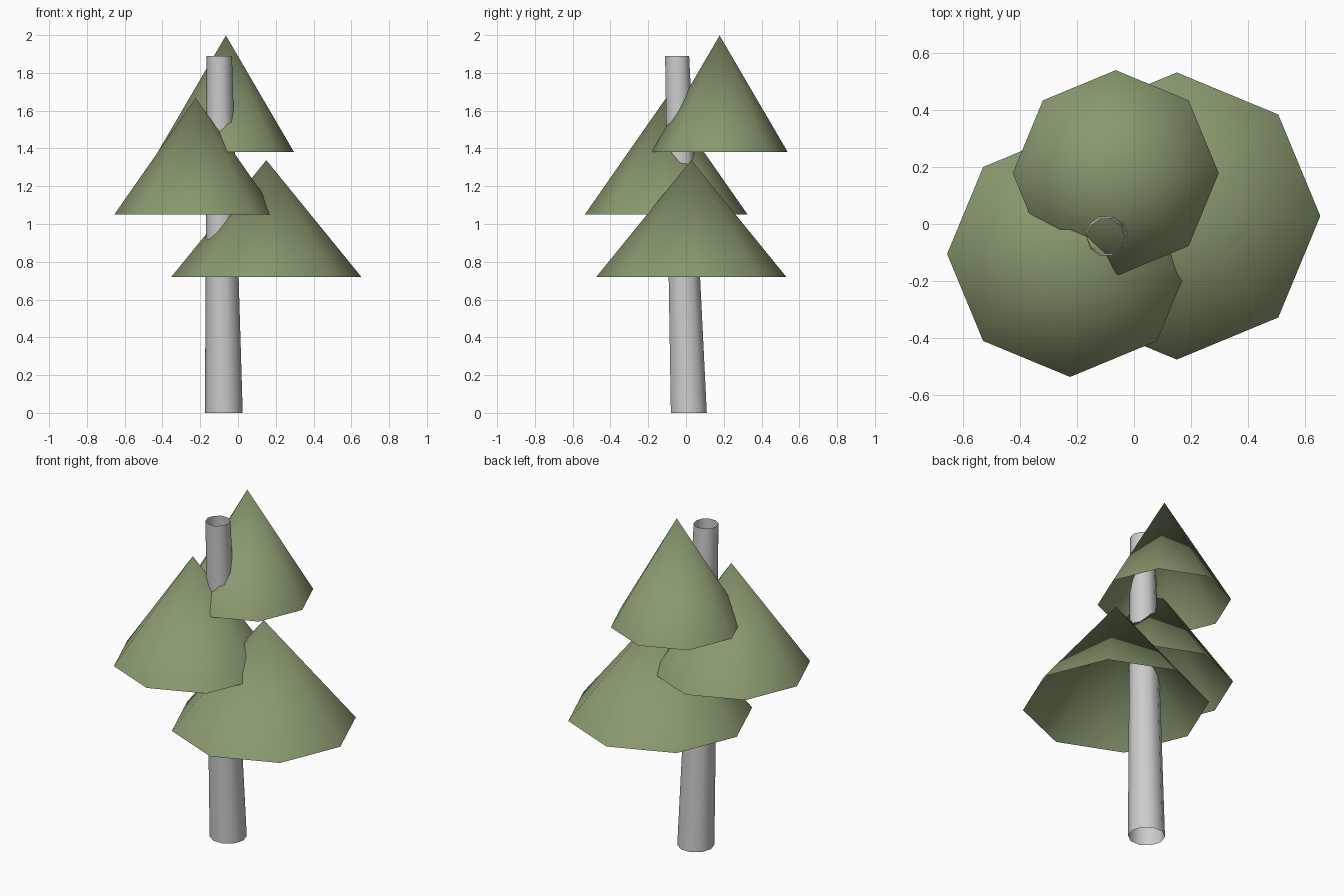
import bpy, bmesh
from math import cos, sin, tau

if "Cube" in bpy.data.objects:
    bpy.data.objects.remove(bpy.data.objects["Cube"])

green = bpy.data.materials.new("foliage_green")
green.diffuse_color = (0.25, 0.32, 0.16, 1)
green.use_nodes = True
green.node_tree.nodes["Principled BSDF"].inputs["Base Color"].default_value = green.diffuse_color


def make_object(name, rings, sides, apex=None, mat=None):
    """Open shell through rings of (x, y, z, radius), optionally closed to a point."""
    bm = bmesh.new()
    loops = [[bm.verts.new((x + r * cos(tau * i / sides), y + r * sin(tau * i / sides), z))
              for i in range(sides)] for x, y, z, r in rings]
    tip = bm.verts.new(apex) if apex else None
    for i in range(sides):
        j = (i + 1) % sides
        for lo, hi in zip(loops, loops[1:]):
            bm.faces.new((lo[i], lo[j], hi[j], hi[i]))
        if tip:
            bm.faces.new((loops[-1][i], loops[-1][j], tip))
    for f in bm.faces:
        f.smooth = True
    mesh = bpy.data.meshes.new(name)
    bm.to_mesh(mesh)
    bm.free()
    if mat:
        mesh.materials.append(mat)
    ob = bpy.data.objects.new(name, mesh)
    bpy.context.collection.objects.link(ob)
    return ob


# Leaning, tapered trunk, open at both ends
make_object("trunk", [(-0.075, 0.015, 0, 0.1), (-0.099, -0.047, 1.89, 0.067)], 10)

# Three off-centre foliage cones, open underneath
tiers = {
    "lower_foliage": (0.15, 0.028, 0.72, 0.503),
    "middle_foliage": (-0.224, -0.105, 1.05, 0.431),
    "upper_foliage": (-0.064, 0.178, 1.38, 0.361),
}
for name, (x, y, z, r) in tiers.items():
    make_object(name, [(x, y, z, r)], 8, apex=(x, y, z + 0.618), mat=green)
